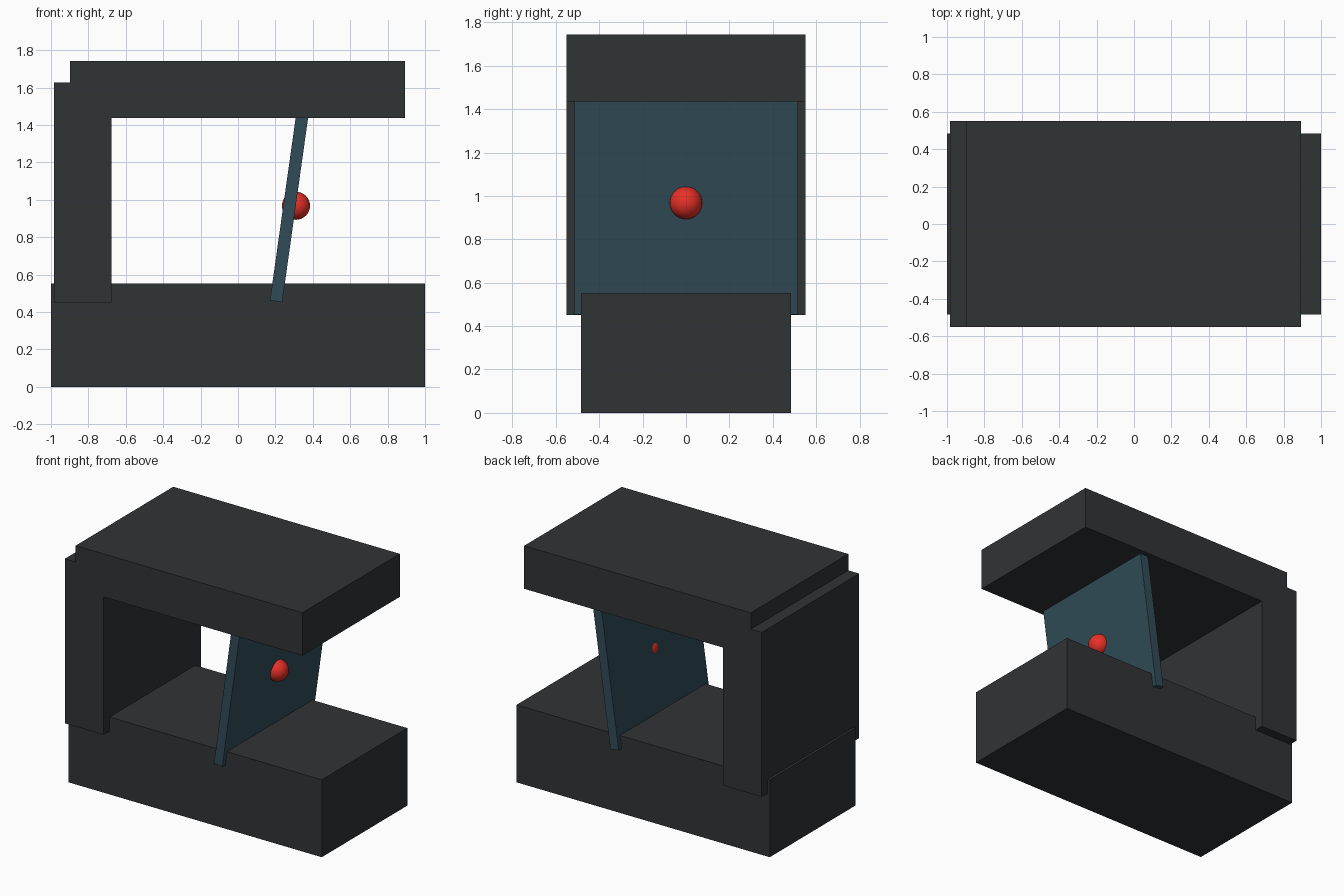
import bpy
import math
from mathutils import Matrix, Vector

if "Cube" in bpy.data.objects:
    bpy.data.objects.remove(bpy.data.objects["Cube"])


def material(name, color):
    m = bpy.data.materials.new(name)
    m.diffuse_color = (*color, 1)
    m.use_nodes = True
    m.node_tree.nodes["Principled BSDF"].inputs["Base Color"].default_value = m.diffuse_color
    return m


dark = material("dark_grey", (0.03, 0.033, 0.035))
blue = material("blue_panel", (0.03, 0.072, 0.098))
red = material("red_ball", (0.8, 0.03, 0.02))


def box(name, x, y, z, mat):
    """Box between the (min, max) pairs on each axis."""
    bpy.ops.mesh.primitive_cube_add(size=1)
    ob = bpy.context.object
    ob.name = name
    size = Vector([r[1] - r[0] for r in (x, y, z)])
    mid = Vector([(r[0] + r[1]) / 2 for r in (x, y, z)])
    ob.data.transform(Matrix.Translation(mid) @ Matrix.Diagonal((*size, 1)))
    ob.data.materials.append(mat)
    return ob


# Body: base, rear wall and overhanging roof
box("base", (-1, 1), (-0.483, 0.483), (0, 0.553), dark)
box("rear_wall", (-0.983, -0.676), (-0.55, 0.55), (0.452, 1.626), dark)
box("roof", (-0.897, 0.893), (-0.55, 0.55), (1.436, 1.743), dark)

# Leaning panel, pivoted at its lower edge and sunk into base and roof
panel = box("panel", (0, 0.066), (-0.515, 0.515), (0, 1.08), blue)
panel.rotation_euler.y = math.radians(8)
panel.location = (0.171, 0, 0.462)

# Ball set in the panel
bpy.ops.mesh.primitive_uv_sphere_add(segments=32, ring_count=16, radius=0.075,
                                     location=(0.31, 0, 0.968))
ball = bpy.context.object
ball.name = "ball"
ball.data.materials.append(red)
bpy.ops.object.shade_smooth()
